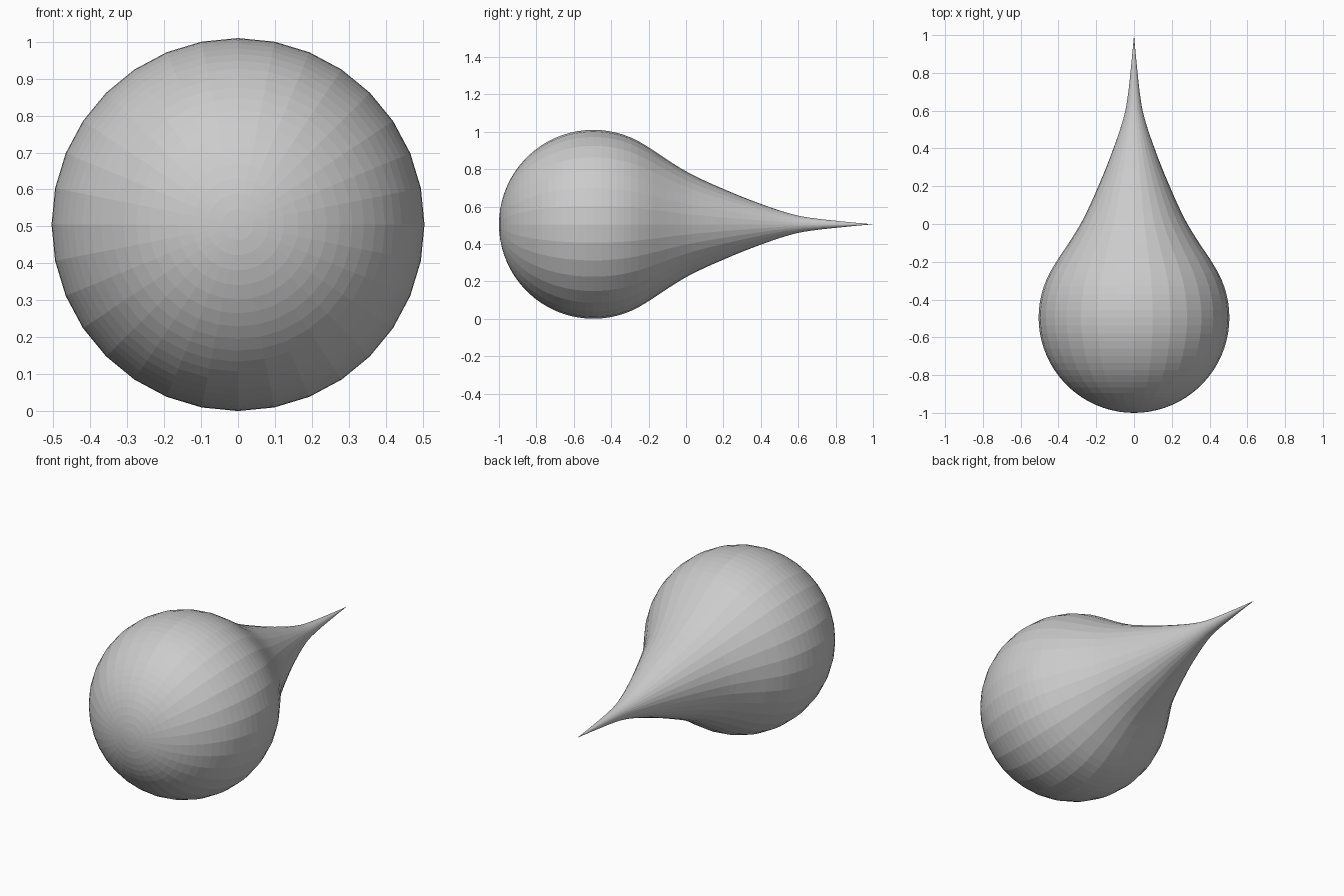
import bpy, bmesh, math

if "Cube" in bpy.data.objects:
    bpy.data.objects.remove(bpy.data.objects["Cube"])

R = 0.505          # bulb radius
CY = -0.495        # bulb centre along y
SEGS = 32

# Profile (y, radius): round bulb arc, then a concave taper to the tip
END = math.radians(123)
profile = [(CY - R * math.cos(END * i / 26), R * math.sin(END * i / 26)) for i in range(27)]
taper = [(-0.34, 0.481), profile[-1], (-0.1, 0.345), (0.0, 0.283), (0.1, 0.233),
         (0.2, 0.189), (0.3, 0.147), (0.4, 0.109), (0.5, 0.074), (0.6, 0.046),
         (0.7, 0.030), (0.8, 0.019), (0.9, 0.009), (1.0, 0.0), (1.1, -0.009)]


def hermite(p0, p1, p2, p3, t):
    """Smooth y -> radius curve between p1 and p2."""
    h = p2[0] - p1[0]
    m1 = h * (p2[1] - p0[1]) / (p2[0] - p0[0])
    m2 = h * (p3[1] - p1[1]) / (p3[0] - p1[0])
    r = ((2*t**3 - 3*t**2 + 1) * p1[1] + (t**3 - 2*t**2 + t) * m1
         + (3*t**2 - 2*t**3) * p2[1] + (t**3 - t**2) * m2)
    return p1[0] + h * t, r


for k in range(1, len(taper) - 2):
    for t in (1 / 3, 2 / 3, 1):
        profile.append(hermite(*taper[k - 1:k + 3], t))

# Teardrop body: lathe the profile around the y axis
bm = bmesh.new()
front = bm.verts.new((0, profile[0][0], R))
back = bm.verts.new((0, 1.0, R))
rings = []
for y, r in profile[1:-1]:
    rings.append([bm.verts.new((r * math.sin(2 * math.pi * s / SEGS), y,
                                R + r * math.cos(2 * math.pi * s / SEGS)))
                  for s in range(SEGS)])
for s in range(SEGS):
    n = (s + 1) % SEGS
    bm.faces.new((front, rings[0][s], rings[0][n]))
    bm.faces.new((back, rings[-1][n], rings[-1][s]))
    for a, b in zip(rings, rings[1:]):
        bm.faces.new((a[s], b[s], b[n], a[n]))
bmesh.ops.recalc_face_normals(bm, faces=bm.faces)
mesh = bpy.data.meshes.new("teardrop")
bm.to_mesh(mesh)
bm.free()
bpy.context.collection.objects.link(bpy.data.objects.new("teardrop", mesh))
